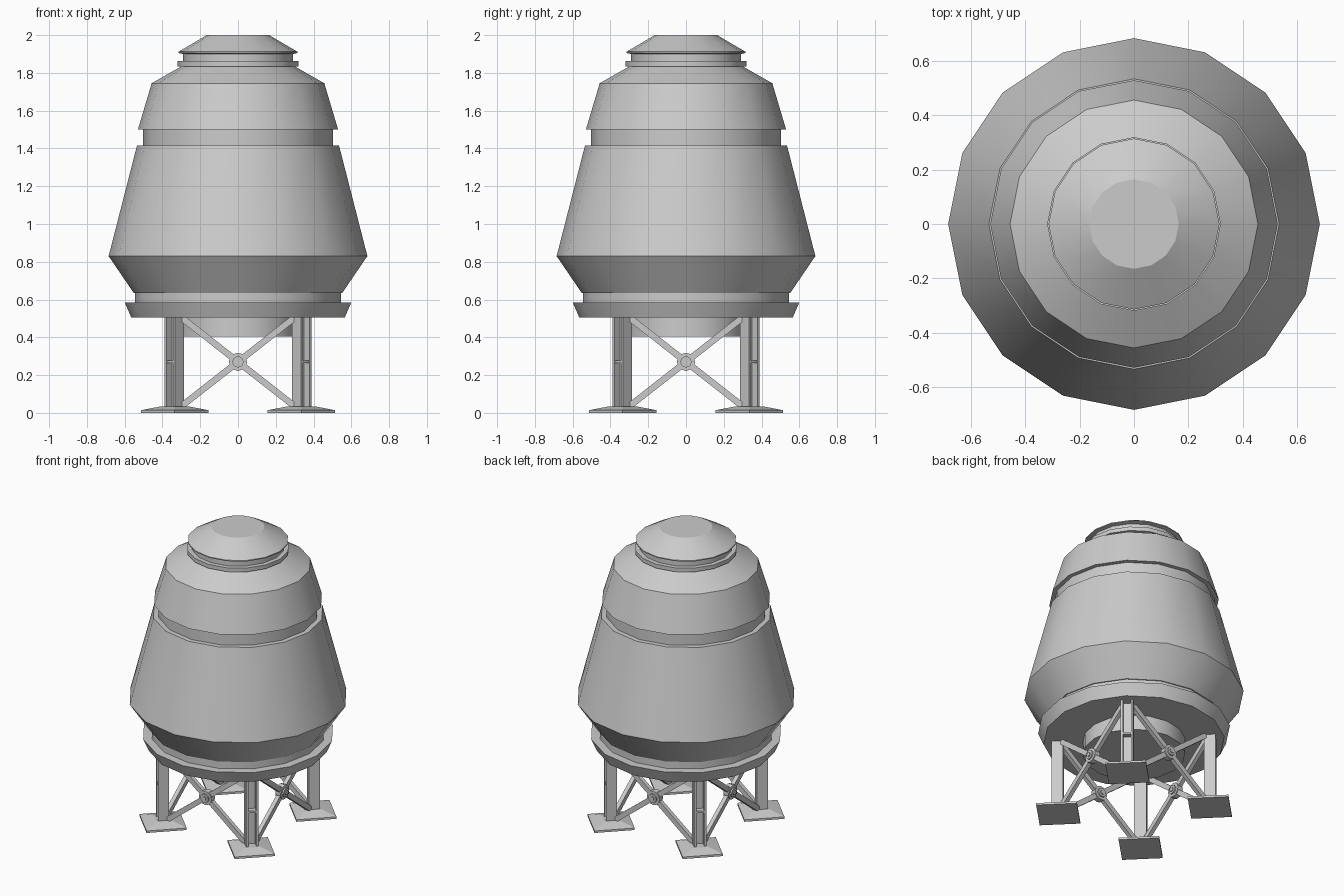
import bpy, bmesh, math
from mathutils import Matrix, Vector

if "Cube" in bpy.data.objects:
    bpy.data.objects.remove(bpy.data.objects["Cube"])

SIDES = 16


def finish(bm, name, smooth=False):
    bmesh.ops.recalc_face_normals(bm, faces=bm.faces)
    mesh = bpy.data.meshes.new(name)
    bm.to_mesh(mesh)
    bm.free()
    obj = bpy.data.objects.new(name, mesh)
    bpy.context.collection.objects.link(obj)
    if smooth:
        bpy.ops.object.select_all(action='DESELECT')
        obj.select_set(True)
        bpy.context.view_layer.objects.active = obj
        bpy.ops.object.shade_smooth_by_angle(angle=math.radians(30))
    return obj


def lathe(name, profile, sides=SIDES):
    """Revolve (radius, z) points about z and cap both ends."""
    bm = bmesh.new()
    rings = []
    for r, z in profile:
        angles = [2 * math.pi * i / sides for i in range(sides)]
        rings.append([bm.verts.new((r * math.cos(a), r * math.sin(a), z)) for a in angles])
    for a, b in zip(rings, rings[1:]):
        for i in range(sides):
            j = (i + 1) % sides
            bm.faces.new((a[i], a[j], b[j], b[i]))
    bm.faces.new(rings[0])
    bm.faces.new(rings[-1])
    return finish(bm, name, True)


def add_box(bm, center, size, mat):
    m = mat @ Matrix.Translation(center) @ Matrix.Diagonal((*size, 1))
    bmesh.ops.create_cube(bm, size=1, matrix=m)


def add_disc(bm, center, radius, depth, sides, mat):
    m = mat @ Matrix.Translation(center) @ Matrix.Rotation(math.pi / 2, 4, 'Y')
    bmesh.ops.create_cone(bm, cap_ends=True, segments=sides, radius1=radius,
                          radius2=radius, depth=depth, matrix=m)


# Capsule body, with recessed grooves and base flange
lathe("capsule_body", [
    (0.565, 0.505), (0.60, 0.585), (0.545, 0.585), (0.545, 0.635), (0.552, 0.635),
    (0.685, 0.83), (0.535, 1.415), (0.502, 1.415), (0.502, 1.50), (0.53, 1.50),
    (0.457, 1.745), (0.30, 1.835), (0.32, 1.835), (0.32, 1.862), (0.29, 1.862),
    (0.29, 1.90), (0.315, 1.905), (0.315, 1.912), (0.165, 2.0)])

# Underside drum
lathe("underside_drum", [(0.32, 0.405), (0.32, 0.52)])

LEG_R = 0.477
for i in range(4):
    turn = Matrix.Rotation(math.radians(45 + 90 * i), 4, 'Z')

    # Channel leg, open to the outside (local x is outward)
    bm = bmesh.new()
    add_box(bm, (LEG_R - 0.022, 0, 0.265), (0.026, 0.078, 0.49), turn)
    for s in (-1, 1):
        add_box(bm, (LEG_R, s * 0.032, 0.265), (0.07, 0.014, 0.49), turn)
    add_box(bm, (LEG_R + 0.008, 0, 0.27), (0.044, 0.056, 0.014), turn)
    finish(bm, f"leg_{i + 1}")

    # Foot pad: thin square plate with a shallow pyramid top
    bm = bmesh.new()
    rings = []
    for h, z in ((0.127, 0), (0.127, 0.014), (0.05, 0.035)):
        rings.append([bm.verts.new(turn @ Vector((0.474 + sx * h, sy * h, z)))
                      for sx, sy in ((1, 1), (-1, 1), (-1, -1), (1, -1))])
    for a, b in zip(rings, rings[1:]):
        for k in range(4):
            bm.faces.new((a[k], a[(k + 1) % 4], b[(k + 1) % 4], b[k]))
    bm.faces.new(rings[0])
    bm.faces.new(rings[-1])
    finish(bm, f"foot_pad_{i + 1}")

    # Cross braces between neighbouring legs
    side = Matrix.Rotation(math.radians(90 * i), 4, 'Z') @ Matrix.Translation((0.337, 0, 0.27))
    bm = bmesh.new()
    tilt = math.atan2(0.235, 0.30)
    for s in (-1, 1):
        add_box(bm, (0, 0, 0), (0.028, 0.77, 0.034),
                side @ Matrix.Rotation(s * tilt, 4, 'X'))
    finish(bm, f"cross_brace_{i + 1}")

    # Hub where the braces cross
    bm = bmesh.new()
    for r, d in ((0.048, 0.04), (0.03, 0.06), (0.015, 0.072)):
        add_disc(bm, (0, 0, 0), r, d, 12, side)
    finish(bm, f"brace_hub_{i + 1}", True)
